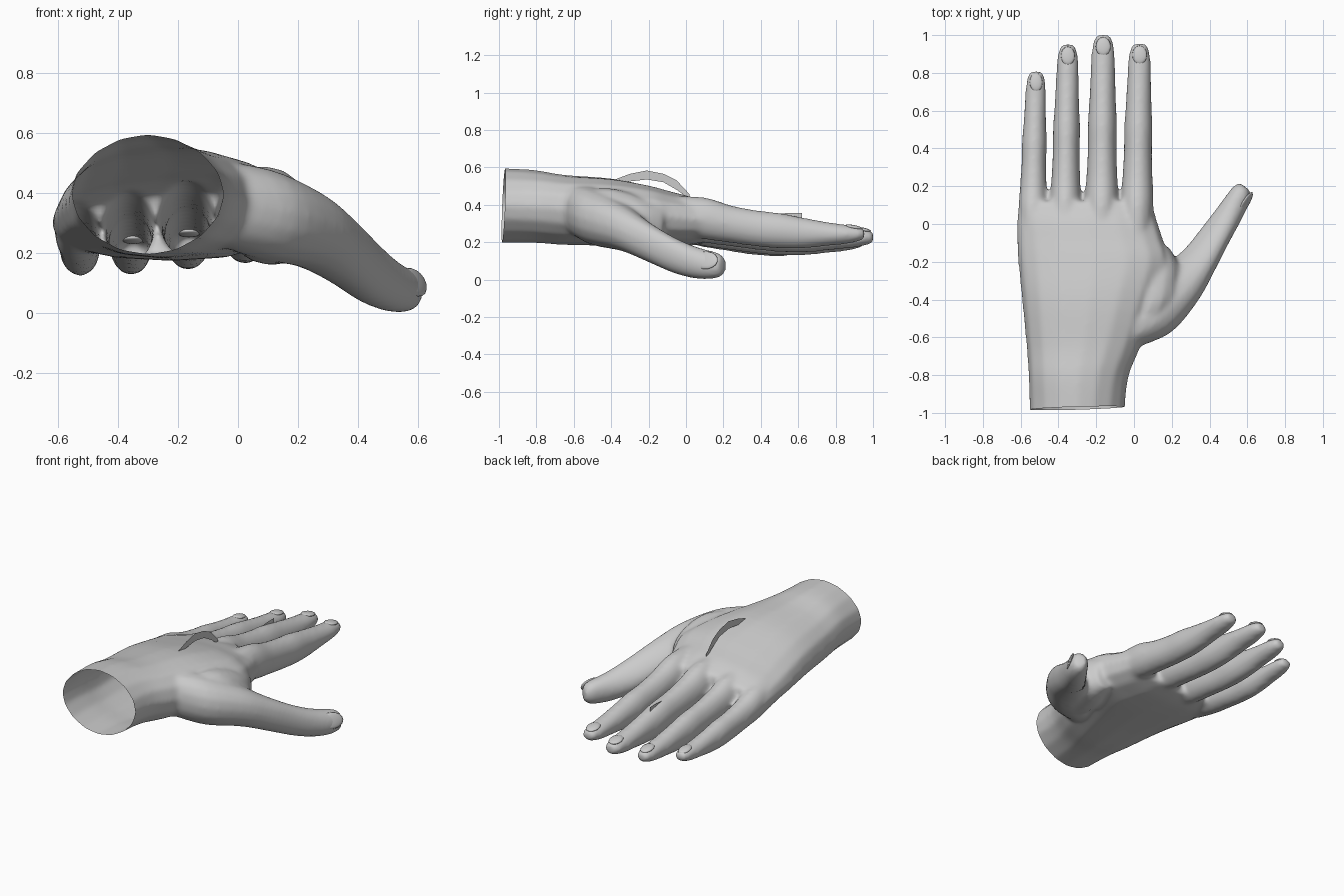
import bpy, bmesh, math
from mathutils import Vector

if "Cube" in bpy.data.objects:
    bpy.data.objects.remove(bpy.data.objects["Cube"])

skin = bpy.data.materials.new("light_grey")
skin.diffuse_color = (0.6, 0.6, 0.6, 1)
skin.use_nodes = True
skin.node_tree.nodes["Principled BSDF"].inputs["Base Color"].default_value = skin.diffuse_color
GROW = 0.005  # makes up for shrinkage from smoothing


def resample(rows, steps=4):
    """Smooth curve of number rows through the given rows."""
    out = []
    for i in range(len(rows) - 1):
        p = [rows[max(0, min(len(rows) - 1, i + k))] for k in (-1, 0, 1, 2)]
        for s in range(steps):
            t = s / steps
            out.append([0.5 * (2 * b + (c - a) * t + (2 * a - 5 * b + 4 * c - d) * t * t
                               + (3 * b - a - 3 * c + d) * t ** 3) for a, b, c, d in zip(*p)])
    return out + [list(rows[-1])]


def loft(bm, rings, side=(1, 0), sides=16):
    """Closed tube through rings (x, y, half width, bottom z, top z, top tilt, squareness)."""
    loops = []
    for x, y, hw, zb, zt, tilt, power in resample(rings):
        hw, zb, zt = hw + GROW, zb - GROW, zt + GROW
        loop = []
        for k in range(sides):
            a = 2 * math.pi * k / sides
            u = math.copysign(abs(math.cos(a)) ** (2 / power), math.cos(a))
            v = math.copysign(abs(math.sin(a)) ** (2 / power), math.sin(a))
            z = (zb + zt) / 2 + v * (zt - zb) / 2 + tilt * u * (1 + v) / 2
            loop.append(bm.verts.new((x + side[0] * u * hw, y + side[1] * u * hw, z)))
        loops.append(loop)
    faces = [bm.faces.new(loops[0]), bm.faces.new(loops[-1][::-1])]
    for a, b in zip(loops, loops[1:]):
        for k in range(sides):
            j = (k + 1) % sides
            faces.append(bm.faces.new((a[k], b[k], b[j], a[j])))
    bmesh.ops.recalc_face_normals(bm, faces=faces)


def add_object(name, bm):
    mesh = bpy.data.meshes.new(name)
    bm.to_mesh(mesh)
    bm.free()
    mesh.materials.append(skin)
    for p in mesh.polygons:
        p.use_smooth = True
    ob = bpy.data.objects.new(name, mesh)
    bpy.context.collection.objects.link(ob)
    return ob


bm = bmesh.new()

# Wrist and palm: y, x min, x max, z bottom, z top, top tilt, squareness
palm = [(-1.08, -0.55, -0.055, 0.20, 0.595, 0.0, 1.9),
        (-0.95, -0.55, -0.05, 0.20, 0.59, 0.0, 1.9),
        (-0.80, -0.555, -0.03, 0.20, 0.58, 0.0, 2.0),
        (-0.65, -0.565, 0.03, 0.19, 0.555, 0.01, 2.1),
        (-0.40, -0.59, 0.12, 0.185, 0.535, 0.02, 2.2),
        (-0.20, -0.61, 0.18, 0.18, 0.495, 0.03, 2.3),
        (-0.08, -0.617, 0.15, 0.18, 0.462, 0.03, 2.3),
        (0.02, -0.617, 0.118, 0.185, 0.435, 0.03, 2.3),
        (0.12, -0.60, 0.09, 0.205, 0.39, 0.03, 2.3)]
loft(bm, [((a + b) / 2, y, (b - a) / 2, zb, zt, t, p) for y, a, b, zb, zt, t, p in palm])

# Fingers: shared outline (fraction of reach, width factor, bottom z, top z)
outline = [(-0.1, 0.9, 0.24, 0.44), (0.1, 1.05, 0.20, 0.435), (0.25, 0.97, 0.18, 0.39),
           (0.40, 0.90, 0.16, 0.362), (0.53, 0.91, 0.15, 0.347), (0.65, 0.83, 0.15, 0.322),
           (0.80, 0.76, 0.165, 0.292), (0.90, 0.72, 0.175, 0.277),
           (0.97, 0.58, 0.19, 0.262), (1.0, 0.38, 0.2, 0.25)]
# name, base x, tip x, reach, half width, z shift, thickness
fingers = [("index", 0.015, 0.03, 0.955, 0.078, 0.02, 0.92),
           ("middle", -0.172, -0.163, 1.0, 0.08, 0.0, 1.0),
           ("ring", -0.365, -0.35, 0.95, 0.074, -0.018, 0.95),
           ("little", -0.538, -0.518, 0.81, 0.068, -0.02, 0.8)]
nails = []
for name, x0, x1, reach, hw, dz, thick in fingers:
    loft(bm, [(x0 + (x1 - x0) * t, t * reach, hw * w,
               zb + dz, zb + dz + (zt - zb) * thick, 0, 1.95) for t, w, zb, zt in outline])
    z = 0.181 + dz + 0.089 * thick
    nails.append((name, (x1, reach - 0.06, z - 0.003), (0, 1, -0.17), (0, 0.17, 1), hw * 0.5, 0.05))

# Thumb: x, y, half width, bottom z, top z, top tilt
thumb = [(-0.07, -0.59, 0.10, 0.24, 0.50, 0), (0.075, -0.48, 0.15, 0.185, 0.48, 0),
         (0.23, -0.33, 0.13, 0.155, 0.40, 0.02), (0.34, -0.20, 0.097, 0.10, 0.305, 0.04),
         (0.425, -0.07, 0.08, 0.042, 0.225, 0.04), (0.49, 0.03, 0.07, 0.013, 0.18, 0.02),
         (0.54, 0.11, 0.062, 0.005, 0.155, 0), (0.57, 0.165, 0.052, 0.013, 0.14, 0),
         (0.588, 0.197, 0.03, 0.03, 0.115, 0)]
loft(bm, [(*r, 2.1) for r in thumb], side=(0.79, -0.61))
nails.append(("thumb", (0.588, 0.105, 0.103), (0.5, 0.85, -0.1), (0.82, -0.47, 0.32), 0.05, 0.075))

# Web between thumb and palm
web = [(0.04, -0.56, 0.08, 0.22, 0.47), (0.09, -0.42, 0.13, 0.175, 0.485),
       (0.11, -0.30, 0.13, 0.165, 0.46), (0.13, -0.21, 0.10, 0.17, 0.42),
       (0.12, -0.12, 0.06, 0.20, 0.39)]
loft(bm, [(*r, 0, 2.1) for r in web])

# Fuse all parts into one skin
source = add_object("hand_source", bm)
remesh = source.modifiers.new("fuse", 'REMESH')
remesh.mode = 'VOXEL'
remesh.voxel_size = 0.0125
smooth = source.modifiers.new("soften", 'SMOOTH')
smooth.factor = 0.5
smooth.iterations = 14
bpy.context.view_layer.update()
bm = bmesh.new()
bm.from_object(source, bpy.context.evaluated_depsgraph_get())
bpy.data.objects.remove(source)

# Open hollow wrist, cut slightly askew
bmesh.ops.bisect_plane(bm, geom=bm.verts[:] + bm.edges[:] + bm.faces[:], dist=1e-5,
                       plane_co=(-0.3, -0.975, 0.4), plane_no=(0.03, -1, 0.04), clear_outer=True)
add_object("hand", bm)

# Nails: shallow domes set into the tips
for name, loc, along, up, w, l in nails:
    bm = bmesh.new()
    bmesh.ops.create_uvsphere(bm, u_segments=16, v_segments=8, radius=1)
    n = Vector(up).normalized()
    d = Vector(along)
    d = (d - n * d.dot(n)).normalized()
    s = d.cross(n)
    for v in bm.verts:
        x, y, z = v.co
        v.co = Vector(loc) + s * x * w + d * y * l + n * z * 0.012
    add_object(name + "_nail", bm)


# Thin upright slivers standing on the back of the hand and on the middle finger
def sliver(name, x, pts):
    bm = bmesh.new()
    rows = [(bm.verts.new((x, y, a)), bm.verts.new((x, y, b))) for y, a, b in pts]
    for (a, b), (c, d) in zip(rows, rows[1:]):
        bm.faces.new((a, c, d, b))
    add_object(name, bm)


sliver("back_arch", -0.155, [(-0.38, 0.50, 0.535), (-0.30, 0.525, 0.565), (-0.21, 0.535, 0.583),
                             (-0.12, 0.52, 0.565), (-0.05, 0.48, 0.53), (0.02, 0.43, 0.455)])
sliver("finger_flake", -0.18, [(0.5, 0.33, 0.352), (0.56, 0.33, 0.357), (0.62, 0.32, 0.357)])
